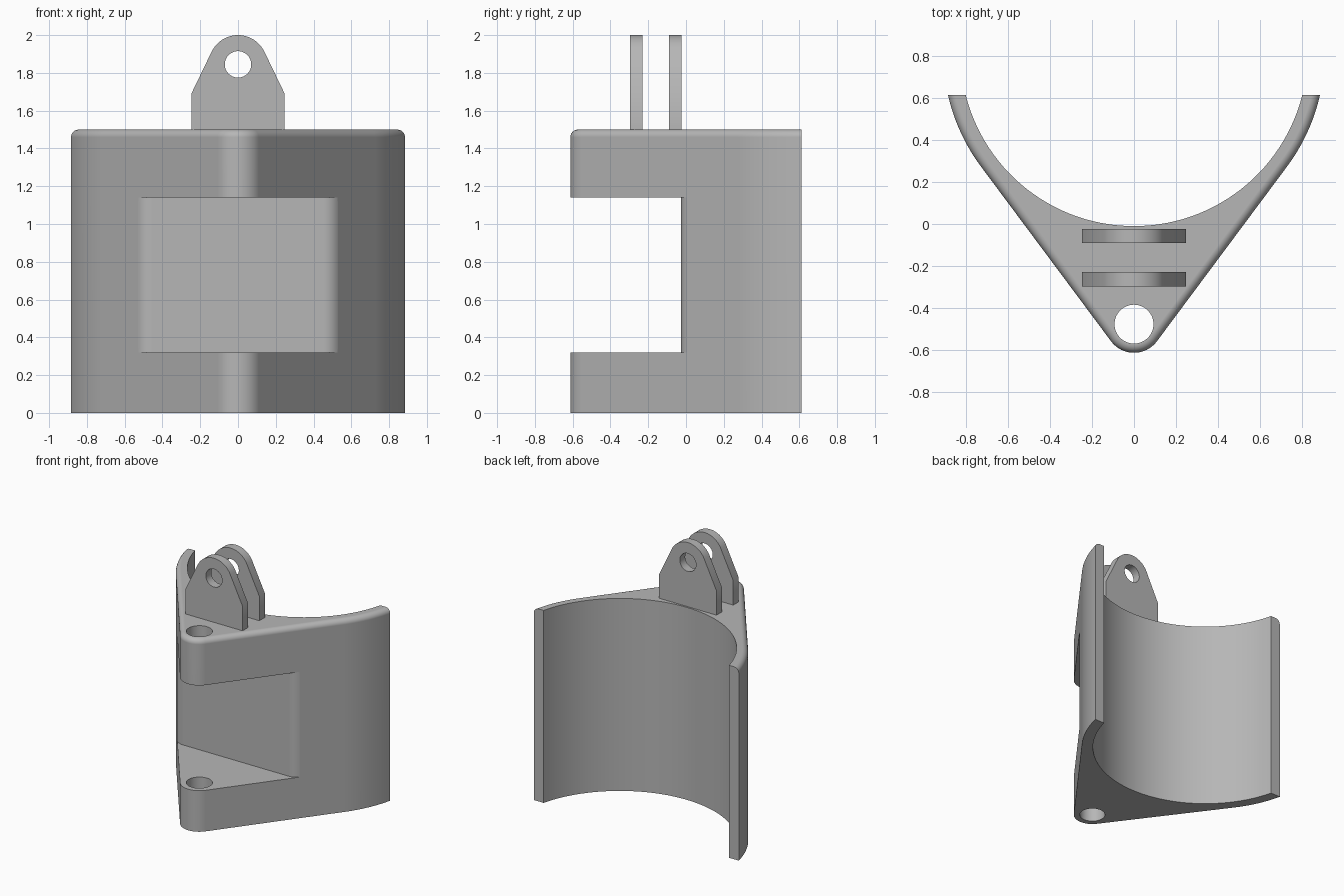
import bpy, bmesh
from math import sin, cos, pi, asin, acos, atan2, hypot
from mathutils import Matrix

if "Cube" in bpy.data.objects:
    bpy.data.objects.remove(bpy.data.objects["Cube"], do_unlink=True)

grey = bpy.data.materials.new("light grey")
grey.use_nodes = True
colour = (0.47, 0.47, 0.47, 1)
grey.diffuse_color = colour
grey.node_tree.nodes["Principled BSDF"].inputs["Base Color"].default_value = colour

END_Y, HEIGHT, FILLET = 0.612, 1.5, 0.04
ARC_Y, OUTER_R, INNER_R = 0.815, 0.907, 0.825      # saddle arcs share a centre
NOSE_Y, NOSE_R = -0.476, 0.136
NY = -(OUTER_R - NOSE_R) / (ARC_Y - NOSE_Y)        # normal of the tangent flank
NX = (1 - NY * NY) ** 0.5
FLANK = atan2(NY, NX)


def arc(cx, cy, r, a, b, n):
    return [(cx + r * cos(a + (b - a) * i / n), cy + r * sin(a + (b - a) * i / n))
            for i in range(n + 1)]


def finish(bm, name):
    bmesh.ops.recalc_face_normals(bm, faces=bm.faces)
    mesh = bpy.data.meshes.new(name)
    bm.to_mesh(mesh)
    bm.free()
    mesh.materials.append(grey)
    ob = bpy.data.objects.new(name, mesh)
    bpy.context.collection.objects.link(ob)
    return ob


def loft(rings):
    """Closed solid through a list of equal-length rings of 3D points."""
    bm = bmesh.new()
    loops = [[bm.verts.new(p) for p in ring] for ring in rings]
    n = len(loops[0])
    for lo, hi in zip(loops, loops[1:]):
        for i in range(n):
            j = (i + 1) % n
            bm.faces.new((lo[i], lo[j], hi[j], hi[i]))
    bm.faces.new(loops[0][::-1])
    bm.faces.new(loops[-1])
    return bm


def rod(name, radius, length, matrix):
    bm = bmesh.new()
    bmesh.ops.create_cone(bm, cap_ends=True, segments=48, radius1=radius,
                          radius2=radius, depth=length, matrix=matrix)
    return finish(bm, name)


def cut(ob, cutter):
    mod = ob.modifiers.new("cut", 'BOOLEAN')
    mod.operation, mod.solver, mod.object = 'DIFFERENCE', 'EXACT', cutter
    bpy.context.view_layer.objects.active = ob
    bpy.ops.object.modifier_apply(modifier=mod.name)
    bpy.data.objects.remove(cutter, do_unlink=True)


def smooth(ob):
    bpy.ops.object.select_all(action='DESELECT')
    ob.select_set(True)
    bpy.context.view_layer.objects.active = ob
    bpy.ops.object.shade_smooth_by_angle(angle=pi / 6)
    mod = ob.modifiers.new("flat caps", 'WEIGHTED_NORMAL')
    mod.keep_sharp = True


# Saddle body: plan outline, inset towards the top for the rounded rim
def outline(inset, z):
    r = OUTER_R - inset
    end = asin((END_Y - ARC_Y) / r)
    inner = asin((END_Y - ARC_Y) / INNER_R)
    pts = arc(0, ARC_Y, r, end, FLANK, 10)
    pts += arc(0, NOSE_Y, NOSE_R - inset, FLANK, -pi - FLANK, 20)
    pts += arc(0, ARC_Y, r, -pi - FLANK, -pi - end, 10)
    pts += arc(0, ARC_Y, INNER_R, -pi - inner, inner, 56)
    return [(x, y, z) for x, y in pts]


rings = [outline(0, 0)]
for i in range(7):
    a = pi / 2 * i / 6
    rings.append(outline(FILLET * (1 - cos(a)), HEIGHT - FILLET + FILLET * sin(a)))
body = finish(loft(rings), "saddle_body")

# Front window: flat back wall that rolls out into the flanks
WALL_Y, ROLL, LOW, HIGH = -0.026, 0.1, 0.32, 1.14
roll_x = (NY * NOSE_Y + NOSE_R - ROLL - NY * (WALL_Y + ROLL)) / NX
right = arc(roll_x, WALL_Y + ROLL, ROLL + 0.0005, -pi / 2, FLANK, 8) + [(0.66, 0.06)]
wall = [(-x, y) for x, y in right[::-1]] + right
plan = [(-0.66, -0.8)] + wall + [(0.66, -0.8)]
bm = loft([[(x, y, z) for x, y in plan] for z in (LOW, HIGH)])
rim = [e for e in bm.edges if abs(e.verts[0].co.z - e.verts[1].co.z) < 1e-4
       and min(v.co.y for v in e.verts) > -0.5]
bmesh.ops.bevel(bm, geom=rim, offset=0.02, segments=4, profile=0.5, affect='EDGES')
cut(body, finish(bm, "window_cutter"))

# Vertical pin hole through the nose
cut(body, rod("pin_cutter", 0.0925, 4, Matrix.Translation((0, NOSE_Y, 1))))
smooth(body)

# Two lugs with a cross hole
EYE_Z, EYE_R, HALF, SHOULDER = 1.845, 0.155, 0.247, 1.69
drop = SHOULDER - EYE_Z
tangent = atan2(drop, HALF) + acos(EYE_R / hypot(HALF, drop))
shape = [(-HALF, SHOULDER), (-HALF, HEIGHT - 0.01), (HALF, HEIGHT - 0.01), (HALF, SHOULDER)]
shape += arc(0, EYE_Z, EYE_R, tangent, pi - tangent, 24)
for name, y in (("front_lug", -0.296), ("rear_lug", -0.09)):
    lug = finish(loft([[(x, yy, z) for x, z in shape] for yy in (y, y + 0.067)]), name)
    cut(lug, rod("eye_cutter", 0.07, 2,
                 Matrix.Translation((0, 0, EYE_Z)) @ Matrix.Rotation(pi / 2, 4, 'X')))
    smooth(lug)
